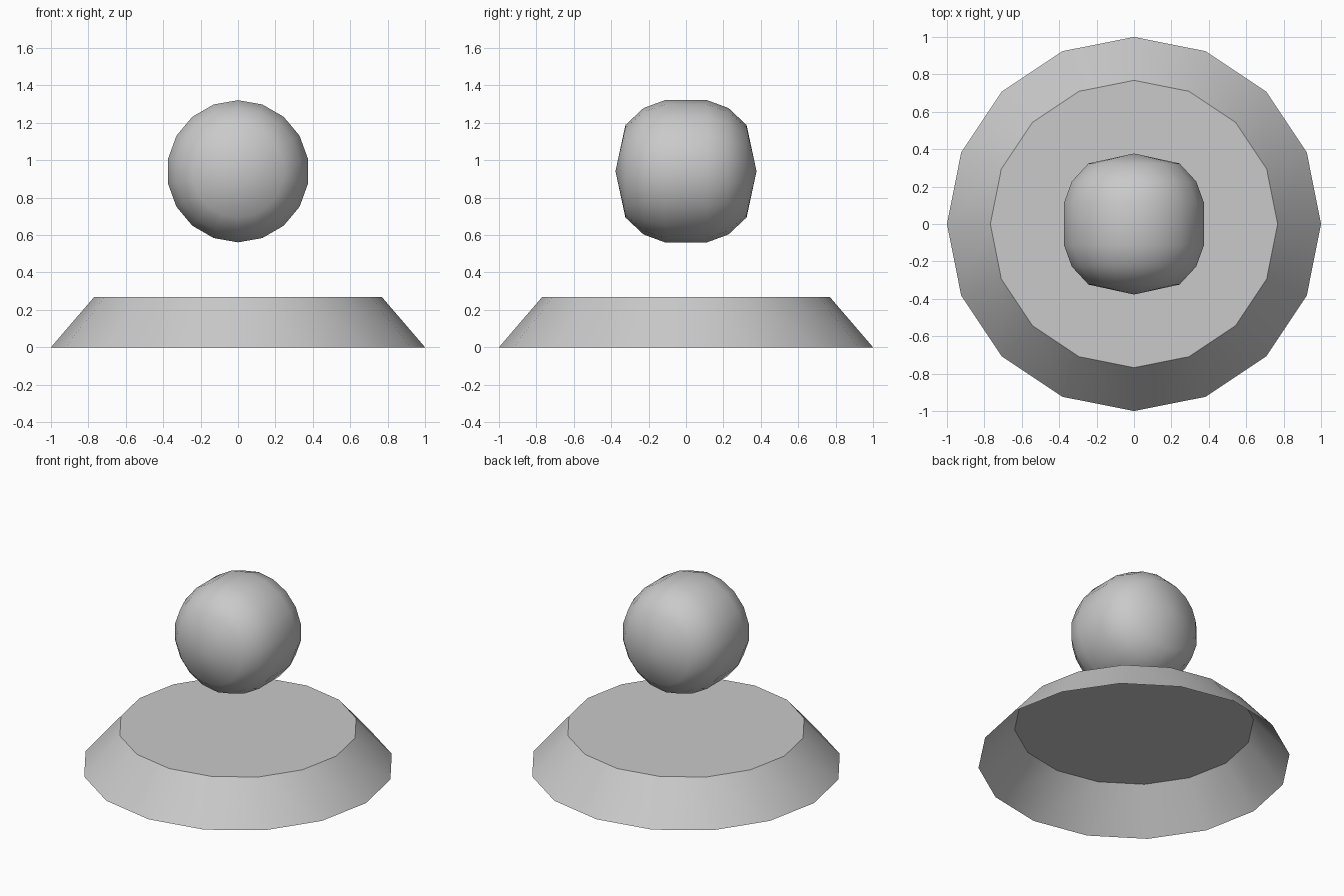
import bpy
import bmesh
import math
from mathutils import Vector, Matrix

if "Cube" in bpy.data.objects:
    bpy.data.objects.remove(bpy.data.objects["Cube"])

grey = bpy.data.materials.new("plain grey")
grey.diffuse_color = (0.588, 0.588, 0.588, 1.0)
grey.use_nodes = True
grey.node_tree.nodes["Principled BSDF"].inputs["Base Color"].default_value = grey.diffuse_color


def finish(name, bm, sharp_angle):
    """Turn a bmesh into a smooth shaded object."""
    bmesh.ops.recalc_face_normals(bm, faces=bm.faces)
    mesh = bpy.data.meshes.new(name)
    bm.to_mesh(mesh)
    bm.free()
    mesh.materials.append(grey)
    obj = bpy.data.objects.new(name, mesh)
    bpy.context.collection.objects.link(obj)
    bpy.ops.object.select_all(action='DESELECT')
    obj.select_set(True)
    bpy.context.view_layer.objects.active = obj
    bpy.ops.object.shade_smooth_by_angle(angle=math.radians(sharp_angle))
    return obj


# Base: sixteen-sided flared skirt, closed on top and open underneath
HEIGHT = 0.27
bm = bmesh.new()
bmesh.ops.create_cone(bm, cap_ends=False, segments=16, radius1=1.0, radius2=0.768,
                      depth=HEIGHT, matrix=Matrix.Translation((0, 0, HEIGHT / 2)))
rim = [e for e in bm.edges if all(v.co.z > HEIGHT / 2 for v in e.verts)]
bmesh.ops.contextual_create(bm, geom=rim)
finish("base", bm, 30)

# Floating ball: stepped half profile (y, radius) turned around the y axis
half = [(0.377, 0.0), (0.324, 0.247), (0.227, 0.338), (0.113, 0.38)]
profile = half + [(-y, r) for y, r in reversed(half)]
bm = bmesh.new()
verts = [bm.verts.new((0, y, r)) for y, r in profile]
edges = [bm.edges.new(pair) for pair in zip(verts, verts[1:])]
bmesh.ops.spin(bm, geom=verts + edges, cent=Vector(), axis=Vector((0, 1, 0)),
               angle=math.tau, steps=18)
bmesh.ops.remove_doubles(bm, verts=bm.verts, dist=0.0005)
ball = finish("ball", bm, 60)
ball.location.z = 0.941
